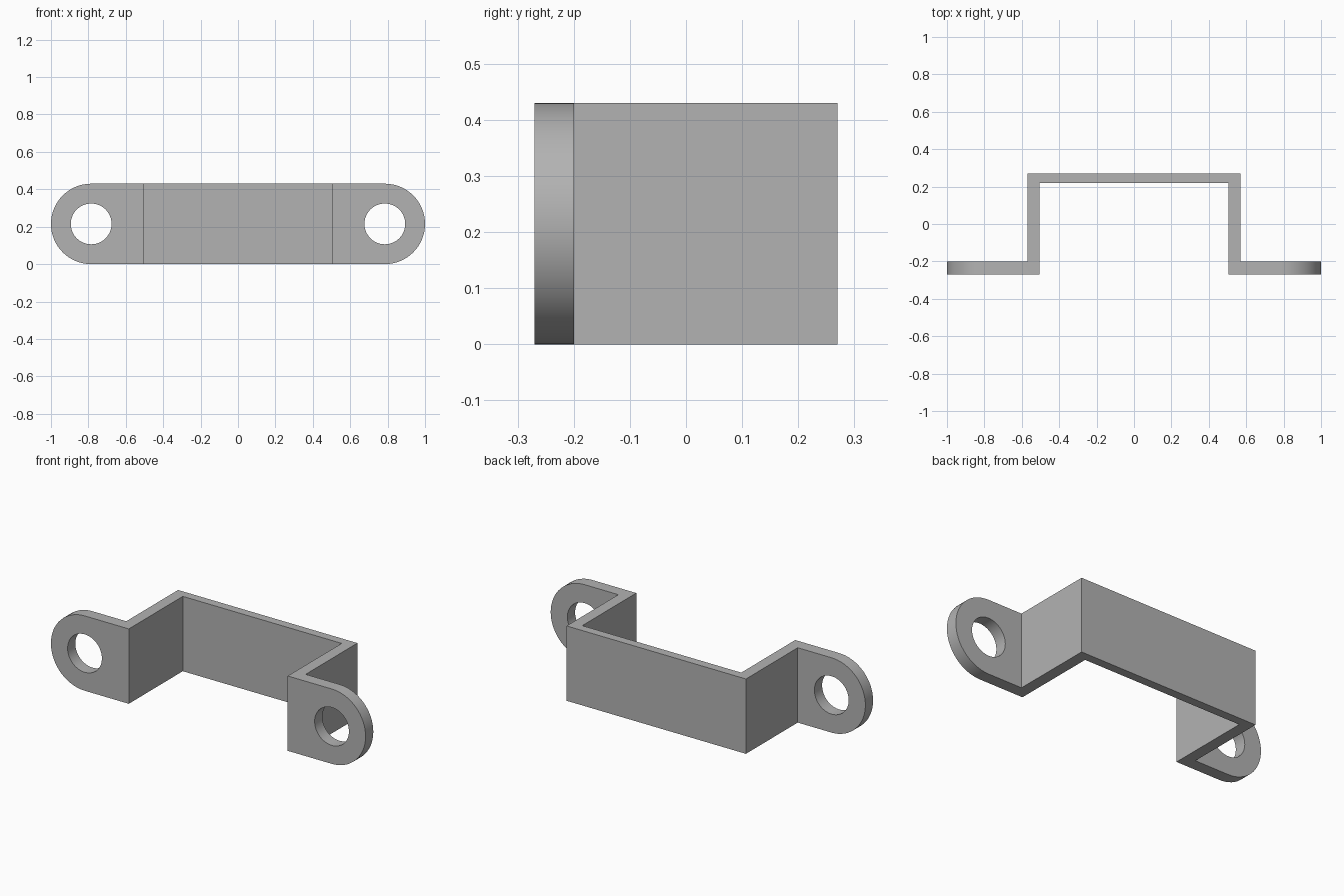
import bpy, bmesh, math

cube = bpy.data.objects.get("Cube")
if cube:
    bpy.data.objects.remove(cube, do_unlink=True)

H = 0.43                 # strap height
R = H / 2                # rounded ear radius
EAR_X = 1 - R            # ear and hole centre
HOLE_R = 0.109
SEGMENTS = 64


def prism(name, points, offset):
    """Extrude a closed outline of 3D points along offset."""
    bm = bmesh.new()
    face = bm.faces.new([bm.verts.new(p) for p in points])
    ext = bmesh.ops.extrude_face_region(bm, geom=[face])
    verts = [g for g in ext["geom"] if isinstance(g, bmesh.types.BMVert)]
    bmesh.ops.translate(bm, verts=verts, vec=offset)
    bmesh.ops.recalc_face_normals(bm, faces=bm.faces)
    mesh = bpy.data.meshes.new(name)
    bm.to_mesh(mesh)
    bm.free()
    obj = bpy.data.objects.new(name, mesh)
    bpy.context.collection.objects.link(obj)
    return obj


def arc(cx, radius, start, sweep, steps, y=-0.5):
    """Points on an arc in the xz plane."""
    angles = [start + sweep * i / steps for i in range(steps + 1)]
    return [(cx + radius * math.cos(a), y, R + radius * math.sin(a)) for a in angles]


def cut(obj, cutter, operation):
    """Apply a boolean, then drop the cutter."""
    cutter.hide_render = True
    bpy.context.view_layer.objects.active = obj
    mod = obj.modifiers.new("cut", "BOOLEAN")
    mod.object, mod.operation, mod.solver = cutter, operation, "EXACT"
    bpy.ops.object.modifier_apply(modifier=mod.name)
    bpy.data.objects.remove(cutter, do_unlink=True)


# Bent strap: mirrored hat profile, oversized so the outline can trim it
half = [(0.57, 0.27), (0.57, -0.2), (1.1, -0.2), (1.1, -0.27), (0.505, -0.27), (0.505, 0.22)]
profile = half + [(-x, y) for x, y in reversed(half)]
bracket = prism("mounting_bracket", [(x, y, -0.1) for x, y in profile], (0, 0, H + 0.2))

# Rounded ends trim the strap to height
outline = arc(EAR_X, R, -math.pi / 2, math.pi, SEGMENTS // 2)
outline += arc(-EAR_X, R, math.pi / 2, math.pi, SEGMENTS // 2)
cut(bracket, prism("outline_cutter", outline, (0, 1, 0)), "INTERSECT")

# Screw hole in each ear
for side in (-1, 1):
    ring = arc(side * EAR_X, HOLE_R, 0, math.tau, SEGMENTS)[:-1]
    cut(bracket, prism("hole_cutter", ring, (0, 1, 0)), "DIFFERENCE")

# Plain grey metal
grey = bpy.data.materials.new("grey_metal")
grey.use_nodes = True
colour = (0.45, 0.45, 0.45, 1)
grey.diffuse_color = colour
grey.node_tree.nodes["Principled BSDF"].inputs["Base Color"].default_value = colour
bracket.data.materials.clear()
bracket.data.materials.append(grey)

# Smooth curved edges, keep the bends crisp
bpy.ops.object.select_all(action="DESELECT")
bracket.select_set(True)
bpy.context.view_layer.objects.active = bracket
bpy.ops.object.shade_smooth_by_angle(angle=math.radians(30))
